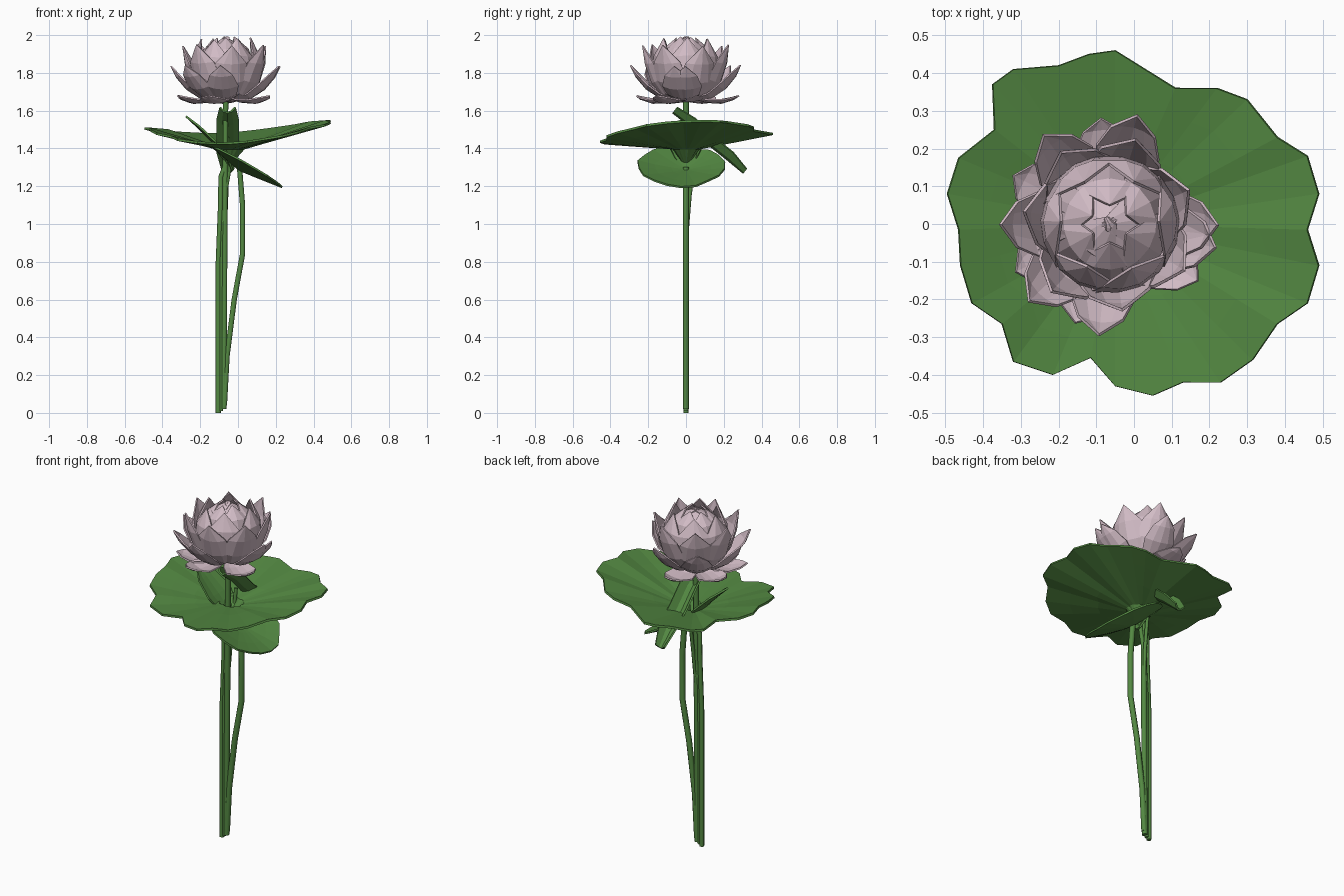
import bpy, math, random
from mathutils import Vector

if "Cube" in bpy.data.objects:
    bpy.data.objects.remove(bpy.data.objects["Cube"])
random.seed(4)


def mat(name, c):
    m = bpy.data.materials.new(name)
    m.diffuse_color = (*c, 1)
    m.use_nodes = True
    m.node_tree.nodes["Principled BSDF"].inputs["Base Color"].default_value = m.diffuse_color
    return m


PINK = mat("pale_pink", (0.64, 0.50, 0.56))
GREEN = mat("leaf_green", (0.088, 0.25, 0.055))


def add_mesh(name, verts, faces, material, thick):
    me = bpy.data.meshes.new(name)
    me.from_pydata(verts, [], faces)
    me.materials.append(material)
    ob = bpy.data.objects.new(name, me)
    bpy.context.collection.objects.link(ob)
    s = ob.modifiers.new("thickness", 'SOLIDIFY')
    s.thickness = thick
    s.offset = 0
    return ob


def blade(name, path, widths, across, curl, material, thick=0.008, cols=5):
    """Strip along a path, edges curled towards the blade normal; zero width closes to a tip."""
    verts, faces, rows = [], [], []
    for i, (p, w) in enumerate(zip(path, widths)):
        t = path[min(i + 1, len(path) - 1)] - path[max(i - 1, 0)]
        n = across.cross(t).normalized()
        if w == 0:
            rows.append([len(verts)] * cols)
            verts.append(p)
            continue
        rows.append(list(range(len(verts), len(verts) + cols)))
        for k in range(cols):
            u = 2 * k / (cols - 1) - 1
            verts.append(p + across * u * w + n * curl * w * u * u)
    for a, b in zip(rows, rows[1:]):
        for k in range(cols - 1):
            f = list(dict.fromkeys((a[k], a[k + 1], b[k + 1], b[k])))
            faces.append(f)
    return add_mesh(name, verts, faces, material, thick)


def leaf(name, outline, centre, height, rings, thick):
    """Round leaf: concentric copies of the outline, height(t, x, y) sets the shape."""
    n = len(outline)
    cx, cy = centre
    verts = [(cx, cy, height(0, cx, cy))]
    for t in rings:
        for x, y in outline:
            px, py = cx + (x - cx) * t, cy + (y - cy) * t
            verts.append((px, py, height(t, px, py)))
    faces = [(0, 1 + k, 1 + (k + 1) % n) for k in range(n)]
    for r in range(len(rings) - 1):
        a, b = 1 + r * n, 1 + (r + 1) * n
        for k in range(n):
            j = (k + 1) % n
            faces.append((a + k, b + k, b + j, a + j))
    return add_mesh(name, verts, faces, GREEN, thick)


def stem(name, pts, radius=0.014):
    cu = bpy.data.curves.new(name, 'CURVE')
    cu.dimensions = '3D'
    cu.bevel_depth = radius
    cu.bevel_resolution = 1
    cu.use_fill_caps = True
    sp = cu.splines.new('POLY')
    sp.points.add(len(pts) - 1)
    for q, p in zip(sp.points, pts):
        q.co = (*p, 1)
    cu.materials.append(GREEN)
    ob = bpy.data.objects.new(name, cu)
    bpy.context.collection.objects.link(ob)


# Flower: petal rings, each profile is (radius, height, half width)
FX = -0.065
RINGS = [
    ("low_petal", [253, 328, 98, 150, 205],
     [(.02, 1.67, .03), (.11, 1.645, .07), (.19, 1.64, .085), (.255, 1.66, .05), (.285, 1.68, 0)], .2),
    ("flared_petal", [180, 2, 78, 262, 345, 128, 222],
     [(.03, 1.65, .03), (.14, 1.67, .07), (.21, 1.715, .085), (.265, 1.78, .06), (.295, 1.84, 0)], .3),
    ("outer_petal", [20, 72, 124, 172, 226, 278, 325],
     [(.03, 1.65, .03), (.13, 1.68, .08), (.185, 1.75, .1), (.22, 1.85, .08), (.235, 1.95, 0)], .4),
    ("cup_petal", [0, 60, 120, 180, 240, 300],
     [(.03, 1.66, .04), (.13, 1.70, .1), (.182, 1.78, .12), (.175, 1.89, .09), (.13, 1.985, 0)], .4),
    ("inner_petal", [30, 90, 150, 210, 270, 330],
     [(.03, 1.67, .04), (.12, 1.72, .09), (.155, 1.82, .11), (.12, 1.93, .085), (.05, 1.99, 0)], .4),
    ("heart_petal", [10, 82, 154, 226, 298],
     [(.02, 1.70, .04), (.10, 1.76, .08), (.13, 1.85, .1), (.09, 1.945, .08), (-.01, 1.992, .015)], .35),
]
for name, angles, profile, curl in RINGS:
    for i, deg in enumerate(angles):
        a = math.radians(deg + random.uniform(-4, 4))
        s = random.uniform(0.97, 1.01)
        out = Vector((math.cos(a), math.sin(a), 0))
        across = Vector((out.y, -out.x, 0))
        path = [Vector((FX, 0, 1.64 + (z - 1.64) * s)) + out * r * s for r, z, w in profile]
        blade(f"{name}_{i + 1}", path, [w for r, z, w in profile], across, curl, PINK)

# Big leaf with wavy, notched rim
RIM = [(.46, .18), (.38, .23), (.30, .33), (.22, .36), (.11, .36), (-.05, .46), (-.12, .45),
       (-.20, .42), (-.32, .41), (-.375, .37), (-.37, .25), (-.465, .175), (-.495, .08),
       (-.465, -.015), (-.46, -.11), (-.43, -.21), (-.35, -.265), (-.32, -.365), (-.215, -.40),
       (-.115, -.355), (-.05, -.43), (.05, -.455), (.13, -.42), (.23, -.42), (.315, -.36),
       (.38, -.265), (.46, -.21), (.49, -.11), (.46, -.015), (.49, .08)]


def big_height(t, x, y):
    a = math.atan2(y, x + 0.05)
    rim = 1.488 + .02 * math.cos(a) + .025 * math.sin(a) + .036 * math.cos(2 * a)
    base = 1.31 + .09 * min(t / .15, 1)
    return base + (rim - 1.40) * max(0, (t - .15) / .85)


leaf("big_leaf", RIM, (-.05, 0), big_height, (.03, .15, .45, .75, 1), .012)

# Lower leaf, tilted down to the right
low_rim = []
for k in range(18):
    a = math.tau * k / 18
    r = 1 + random.uniform(-.05, .05)
    low_rim.append((.055 + .185 * r * math.cos(a), -.025 + .225 * r * math.sin(a)))
leaf("lower_leaf", low_rim, (.01, 0),
     lambda t, x, y: 1.32 - .57 * (x - .01) - .035 * (1 - t) + .08 * abs(y) * t, (.3, .65, 1), .01)

# Two small young leaves poking through the big leaf
blade("folded_leaf",
      [Vector((-.055, y, z)) for y, z in ((-.07, 1.59), (.02, 1.52), (.12, 1.42), (.22, 1.34), (.305, 1.27))],
      [.04, .055, .055, .055, .03], Vector((1, 0, 0)), .9, GREEN, .01)
blade("side_leaf",
      [Vector((x, 0, z)) for x, z in ((-.275, 1.57), (-.21, 1.51), (-.13, 1.43), (-.06, 1.35), (-.03, 1.28))],
      [0, .075, .1, .06, .015], Vector((0, -1, 0)), .12, GREEN, .01)

# Stems
stem("flower_stem", [(-.075, 0, .02), (-.07, 0, .9), (-.065, 0, 1.68)], .016)
stem("big_leaf_stem", [(-.104, 0, 0), (-.104, 0, .8), (-.092, 0, 1.1), (-.09, 0, 1.25), (-.05, 0, 1.35)])
stem("side_leaf_stem", [(-.09, 0, .01), (-.088, 0, .9), (-.07, 0, 1.15), (-.04, 0, 1.32)], .012)
stem("lower_leaf_stem", [(-.072, 0, .04), (-.058, 0, .3), (-.02, 0, .6), (.024, 0, .84),
                         (.024, 0, 1.1), (.008, 0, 1.3)], .016)
stem("folded_leaf_stem", [(-.08, 0, .03), (-.07, 0, .9), (-.06, .02, 1.15), (-.055, .06, 1.46)], .01)
